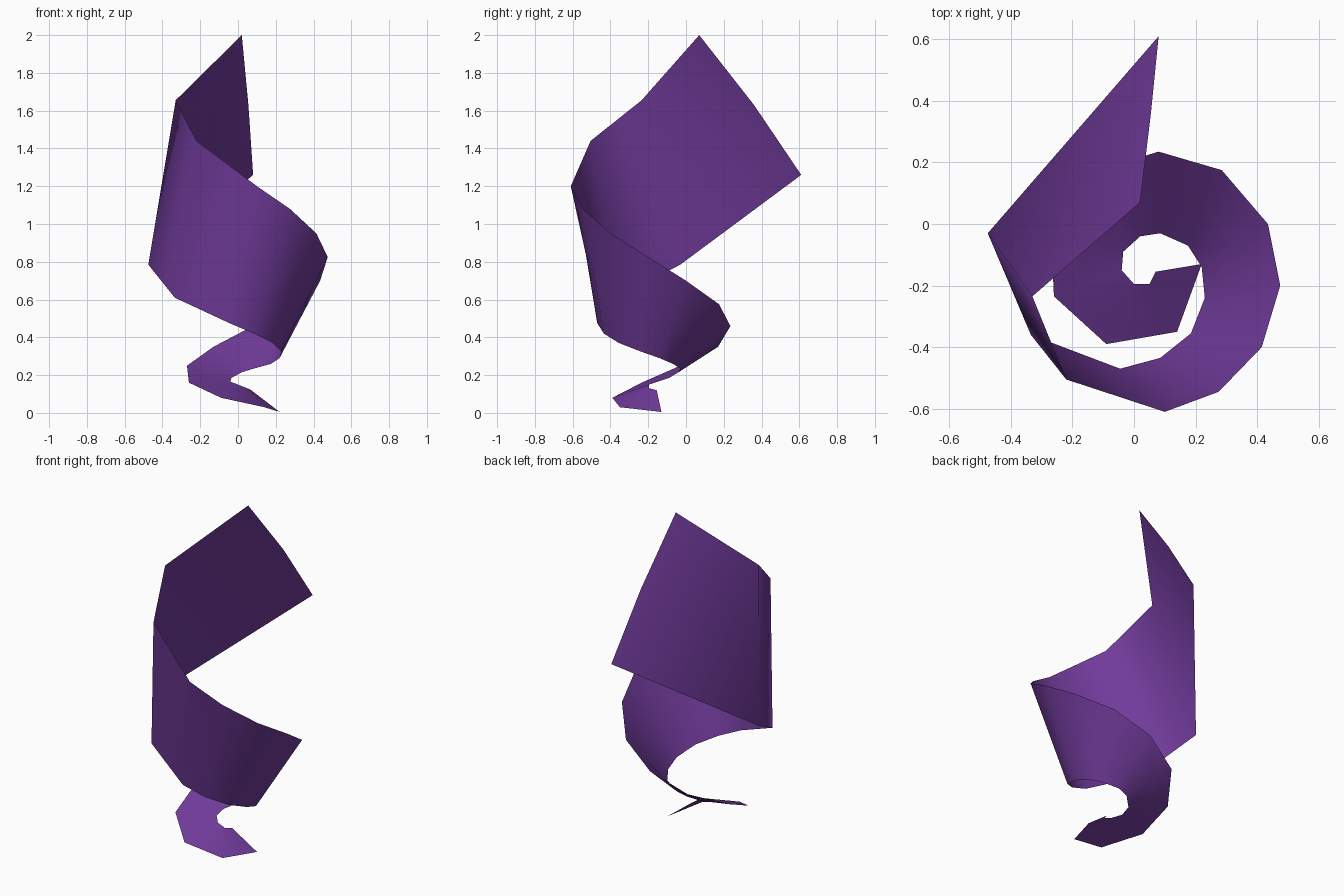
import bpy
from mathutils import Vector

# The two long edges of the ribbon, from the bottom tip to the top end
outer = [(.22, -.13, .005), (.14, -.35, .03), (-.09, -.39, .08), (-.26, -.235, .16),
         (-.27, -.03, .25), (-.13, .17, .35), (.08, .235, .46), (.285, .175, .575),
         (.435, 0, .70), (.475, -.20, .825), (.415, -.40, .95), (.275, -.545, 1.08),
         (.10, -.61, 1.20), (-.22, -.505, 1.44), (-.33, -.235, 1.655), (.02, .07, 2.0)]
inner = [(.07, -.155, .12), (.05, -.195, .13), (0, -.195, .15), (-.04, -.15, .165),
         (-.035, -.09, .185), (.02, -.04, .215), (.085, -.03, .235), (.175, -.07, .26),
         (.22, -.14, .29), (.23, -.24, .325), (.185, -.355, .37), (.085, -.435, .42),
         (-.045, -.47, .475), (-.335, -.36, .61), (-.475, -.03, .785), (.08, .61, 1.26)]

# Rows of points across the ribbon; the centre line bows out a little at the top end
verts = []
for i, (o, n) in enumerate(zip(outer, inner)):
    o, n = Vector(o), Vector(n)
    mid = (o + n) / 2
    if i == len(outer) - 1:
        mid += Vector((.005, .02, 0))
    elif i == 12:
        mid.y += .01
    verts += [n, mid, o]

faces = []
for i in range(len(outer) - 1):
    for k in range(2):
        a = 3 * i + k
        faces.append((a, a + 3, a + 4, a + 1))

# Single open sheet, smooth shaded
mesh = bpy.data.meshes.new("spiral_ribbon")
mesh.from_pydata(verts, [], faces)
mesh.update()
for p in mesh.polygons:
    p.use_smooth = True
ribbon = bpy.data.objects.new("spiral_ribbon", mesh)
bpy.context.collection.objects.link(ribbon)

purple = bpy.data.materials.new("purple")
purple.diffuse_color = (.162, .043, .323, 1)
mesh.materials.append(purple)
